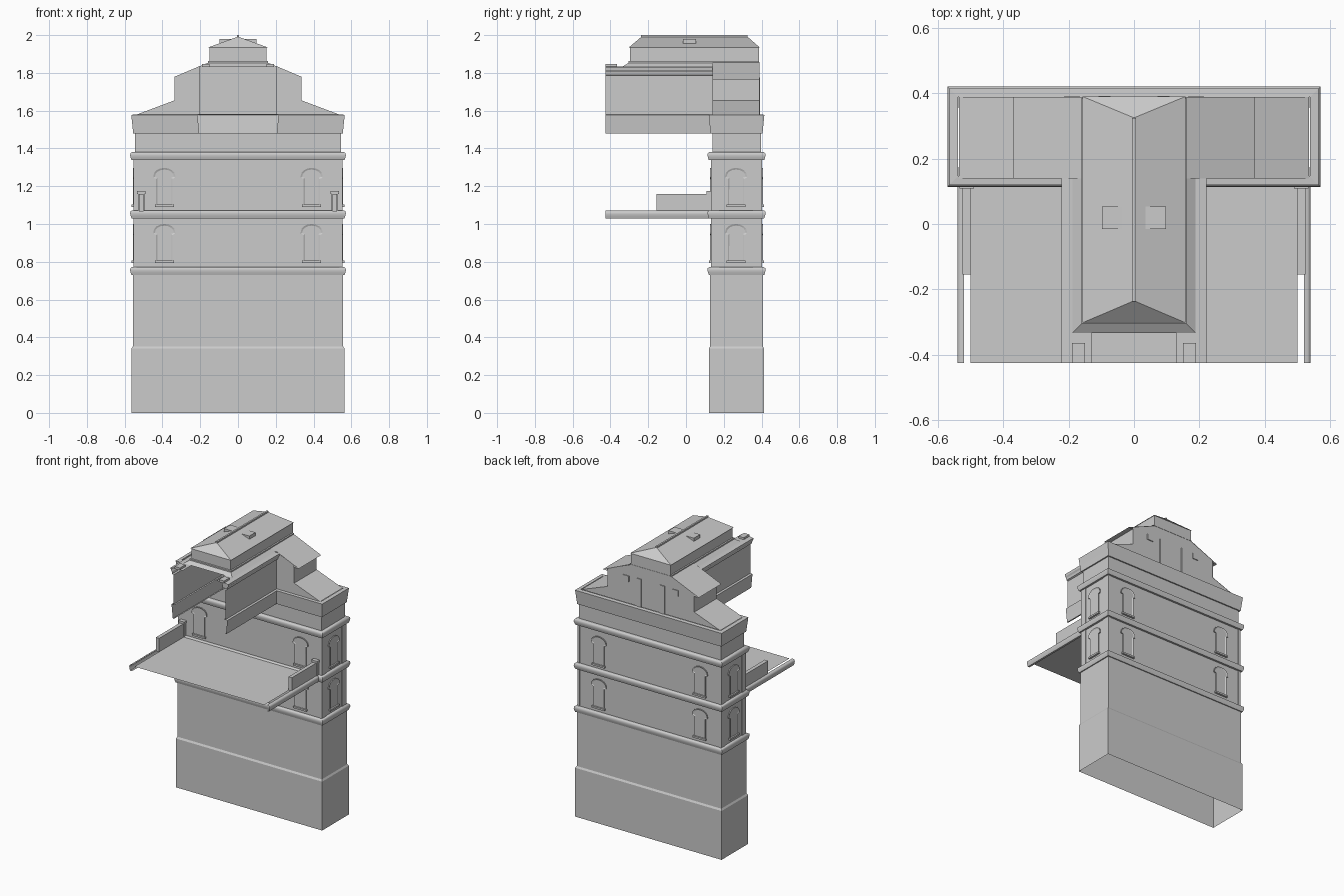
import bpy, bmesh, math
from mathutils import Vector

if "Cube" in bpy.data.objects:
    bpy.data.objects.remove(bpy.data.objects["Cube"])


def finish(name, bm, smooth=False):
    me = bpy.data.meshes.new(name)
    bm.to_mesh(me)
    bm.free()
    ob = bpy.data.objects.new(name, me)
    bpy.context.collection.objects.link(ob)
    if smooth:
        bpy.ops.object.select_all(action='DESELECT')
        ob.select_set(True)
        bpy.context.view_layer.objects.active = ob
        bpy.ops.object.shade_smooth_by_angle(angle=math.radians(50))
    return ob


def box(name, x0, x1, y0, y1, z0, z1):
    bm = bmesh.new()
    bmesh.ops.create_cube(bm, size=1)
    for v in bm.verts:
        v.co = Vector((x0 + (v.co.x + .5) * (x1 - x0),
                       y0 + (v.co.y + .5) * (y1 - y0),
                       z0 + (v.co.z + .5) * (z1 - z0)))
    return finish(name, bm)


def sweep(name, path, profile, closed=False, smooth=False):
    """Sweep (outward offset, z) along a counter-clockwise plan path with mitred corners."""
    pts = [Vector(p) for p in path]
    n = len(pts)

    def normal(i):
        d = (pts[(i + 1) % n] - pts[i % n]).normalized()
        return Vector((d.y, -d.x))
    bm = bmesh.new()
    cols = []
    for i, p in enumerate(pts):
        a = normal(i - 1) if closed or i > 0 else normal(i)
        b = normal(i) if closed or i < n - 1 else a
        m = (a + b) / (1 + a.dot(b))
        cols.append([bm.verts.new((p.x + m.x * o, p.y + m.y * o, z)) for o, z in profile])
    for i in range(n if closed else n - 1):
        c, d = cols[i], cols[(i + 1) % n]
        for k in range(len(profile) - 1):
            bm.faces.new((c[k], d[k], d[k + 1], c[k + 1]))
    return finish(name, bm, smooth)


def polys(name, verts, faces):
    bm = bmesh.new()
    vs = [bm.verts.new(v) for v in verts]
    for f in faces:
        bm.faces.new([vs[i] for i in f])
    return finish(name, bm)


def window(name, pos, angle, z):
    """Raised arched window; angle 0 faces -y."""
    out = [(-.043, 0), (.043, 0), (.043, .142), (.058, .148)]
    out += [(.058 * math.cos(t), .158 + .042 * math.sin(t))
            for t in [math.pi * k / 8 for k in range(9)]]
    out += [(-.058, .148), (-.043, .142)]
    bm = bmesh.new()
    f = bm.faces.new([bm.verts.new((u, -.007, w)) for u, w in out])
    r = bmesh.ops.extrude_face_region(bm, geom=[f])
    for v in [g for g in r['geom'] if isinstance(g, bmesh.types.BMVert)]:
        v.co.y = .004
    bmesh.ops.recalc_face_normals(bm, faces=bm.faces)
    front = min(bm.faces, key=lambda q: q.calc_center_median().y)
    bmesh.ops.inset_region(bm, faces=[front], thickness=.009, depth=-.004)
    ret = bmesh.ops.create_cube(bm, size=1)
    for v in ret['verts']:
        v.co = Vector((v.co.x * .1, v.co.y * .022 - .003, v.co.z * .012))
    ob = finish(name, bm)
    ob.location = (pos[0], pos[1], z)
    ob.rotation_euler.z = angle


# Tower shell, open underneath
rect = [(-.55, .135), (.55, .135), (.55, .40), (-.55, .40)]
sweep("tower_walls", rect, [(.014, 0), (.014, .34), (.007, .352), (.007, .73), (0, .73),
                            (0, 1.38), (-.004, 1.38), (-.004, 1.48)], True)


def ledge_profile(z):
    return [(0, z), (.014, z), (.018, z + .012), (.021, z + .024), (.02, z + .036), (.012, z + .042), (0, z + .042)]


for i, z in enumerate((.73, 1.03, 1.338)):
    sweep(f"ledge_{i}", rect, ledge_profile(z), True, True)

# Corner posts of the two window storeys
for s in (-1, 1):
    for z0, z1 in ((.77, 1.03), (1.07, 1.34)):
        for y0, y1 in ((.132, .175), (.355, .403)):
            xs = sorted((s * .537, s * .554))
            box("corner_post", *xs, y0, y1, z0, z1)

# Arched windows on all four sides
for z in (.80, 1.097):
    for s in (-1, 1):
        window("front_window", (s * .39, .135), 0, z)
        window("back_window", (s * .39, .40), math.pi, z)
        window("side_window", (s * .55, .265), s * math.pi / 2, z)

# Cornice running round the tower and along the front wing
tee = [(.2, -.425), (.2, .135), (.55, .135), (.55, .40),
       (-.55, .40), (-.55, .135), (-.2, .135), (-.2, -.425)]
sweep("main_cornice", tee, [(-.004, 1.48), (.005, 1.48), (.009, 1.52), (.015, 1.578), (-.012, 1.58)])

# Stepped roof block with open front towards the wing
prof = [(.535, 1.58), (.335, 1.655), (.335, 1.765), (.37, 1.765), (.155, 1.857)]
half = prof + [(-x, z) for x, z in reversed(prof)]
n = len(half)
verts = [(x, .14, z) for x, z in half] + [(x, .388, z) for x, z in half]
polys("stepped_roof", verts, [(i, i + n, i + n + 1, i + 1) for i in range(n - 1)])
wall = [(.535, 1.58), (.335, 1.655), (.335, 1.78), (.155, 1.855)]
gab = wall + [(-x, z) for x, z in reversed(wall)]
polys("back_gable", [(x, .386, z) for x, z in gab], [range(len(gab))])
shoulder = [(.2, 1.58), (.535, 1.58), (.335, 1.655), (.335, 1.78), (.2, 1.837)]
for s in (-1, 1):
    polys("front_gable", [(s * x, .14, z) for x, z in shoulder], [range(5)])
    # Gable openings and door jambs
    box("gable_window", s * .19 - .023, s * .19 + .023, .38, .392, 1.733, 1.772)
    box("gable_jamb", s * .09 - .018, s * .09 + .018, .38, .392, 1.58, 1.775)

# Wing side walls with upper cornice, and edge strips of its roof
for s, path in ((1, [(.2, -.425), (.2, .14)]), (-1, [(-.2, .14), (-.2, -.425)])):
    sweep("wing_wall", path, [(0, 1.58), (0, 1.785), (.01, 1.79), (.013, 1.805),
                              (.02, 1.815), (.022, 1.83), (0, 1.833), (-.07, 1.833)])
    box("wing_end_block", *sorted((s * .15, s * .19)), -.425, -.365, 1.83, 1.847)

# Lantern: walls, skirt, hipped roof
sweep("lantern_walls", [(-.152, -.297), (.152, -.297), (.152, .386), (-.152, .386)],
      [(0, 1.84), (0, 1.935)], True)
sweep("lantern_skirt", [(-.152, .386), (-.152, -.297), (.152, -.297), (.152, .386)],
      [(.036, 1.835), (.008, 1.853), (.008, 1.862), (0, 1.864)])
polys("lantern_roof",
      [(-.157, -.302, 1.935), (.157, -.302, 1.935), (.157, .39, 1.935), (-.157, .39, 1.935),
       (0, -.235, 1.992), (0, .325, 1.992)],
      [(0, 1, 4), (1, 2, 5, 4), (2, 3, 5), (3, 0, 4, 5)])
box("ridge_cap", -.006, .006, -.237, .325, 1.985, 2.0)
for s in (-1, 1):
    box("roof_hatch", *sorted((s * .03, s * .098)), -.015, .053, 1.95, 1.979)

# Balcony deck, side beams, parapets and end posts
polys("deck", [(-.5, -.425, 1.066), (.5, -.425, 1.066), (.5, .135, 1.066), (-.5, .135, 1.066)], [range(4)])
for s, path in ((1, [(.52, -.425), (.52, .135)]), (-1, [(-.52, .135), (-.52, -.425)])):
    sweep("deck_beam", path, ledge_profile(1.029), smooth=True)
    box("deck_parapet", *sorted((s * .499, s * .525)), -.155, .135, 1.066, 1.16)
    box("parapet_post", *sorted((s * .494, s * .53)), .112, .135, 1.07, 1.165)
    box("post_cap", *sorted((s * .49, s * .534)), .108, .137, 1.16, 1.175)
